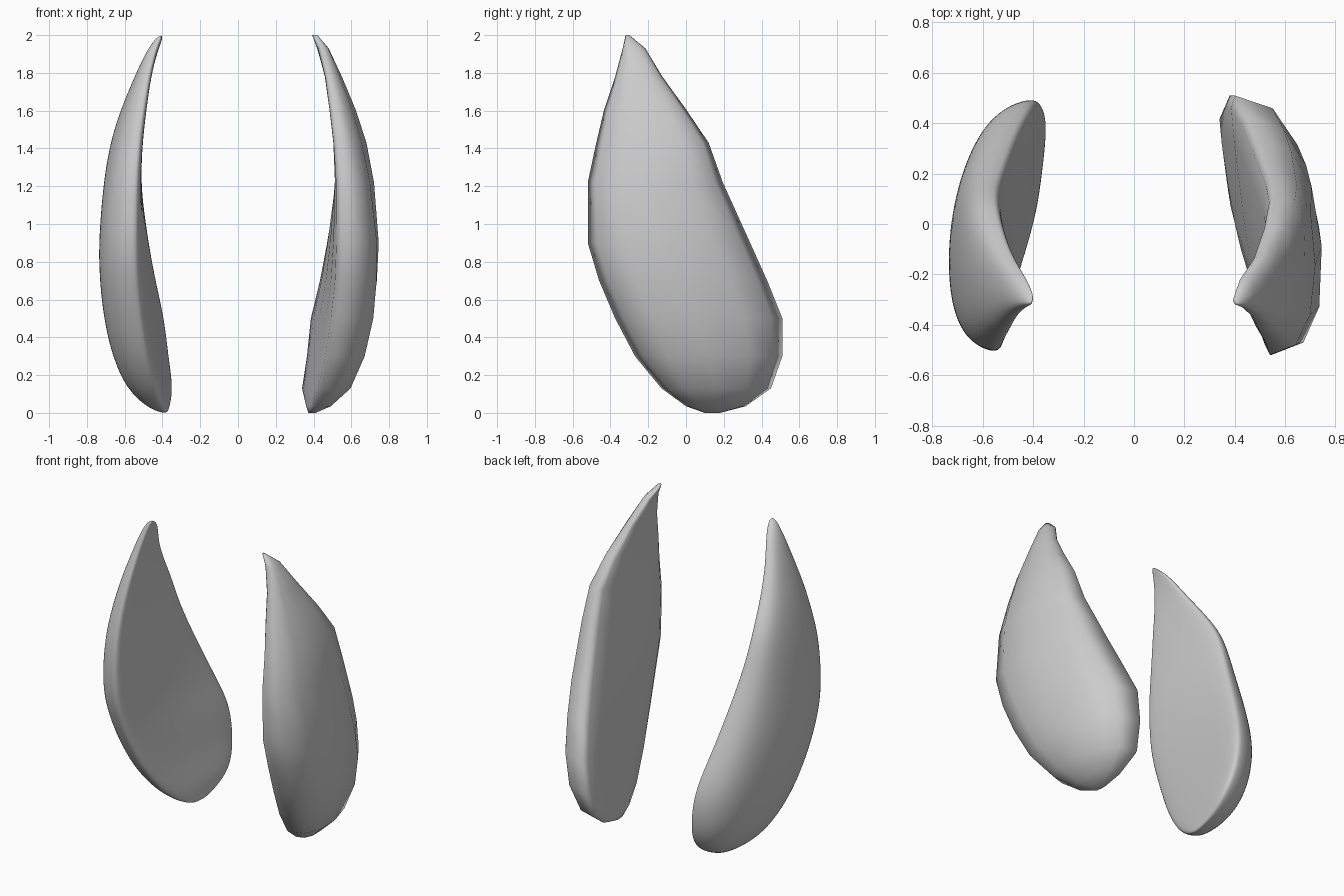
import bpy, bmesh
from math import cos, sin, pi, copysign

if "Cube" in bpy.data.objects:
    bpy.data.objects.remove(bpy.data.objects["Cube"])

# Horizontal sections: z, front y, back y, inner front x, inner back x, outermost x
SECTIONS = [
    (2.00, -.32, -.30, .400, .390, .42),
    (1.93, -.335, -.215, .425, .415, .48),
    (1.78, -.375, -.125, .455, .470, .55),
    (1.60, -.435, .005, .475, .510, .625),
    (1.43, -.475, .12, .495, .530, .68),
    (1.22, -.52, .195, .510, .515, .72),
    (.90, -.52, .34, .515, .460, .745),
    (.70, -.46, .43, .510, .420, .735),
    (.50, -.375, .51, .490, .370, .71),
    (.30, -.27, .51, .460, .350, .665),
    (.13, -.13, .45, .420, .325, .59),
    (.035, .00, .315, .390, .350, .49),
    (.00, .10, .18, .380, .370, .41),
]
SIDES = 12


def spow(v, e):
    return copysign(abs(v) ** e, v)


def shell(name, side, smooth_levels):
    """Loft a leaf-shaped shell: domed outer face, nearly flat inner face."""
    bm = bmesh.new()
    rings = []
    for z, yf, yb, xf, xb, xo in SECTIONS:
        depth = xo - (xf + xb) / 2
        lip = min(.03, depth * .25)
        ring = []
        for k in range(SIDES):
            a = 2 * pi * k / SIDES
            t = .5 - .5 * spow(cos(a), .85)
            base = xf + (xb - xf) * t + lip
            s = sin(a)
            if s >= 0:
                x = base + (depth - lip) * spow(s, .8)
            else:
                x = base - lip * spow(-s, .5)
            ring.append(bm.verts.new((side * x, yf + (yb - yf) * t, z)))
        rings.append(ring)
    for r0, r1 in zip(rings, rings[1:]):
        for k in range(SIDES):
            j = (k + 1) % SIDES
            bm.faces.new((r0[k], r0[j], r1[j], r1[k]))
    bm.faces.new(rings[0])
    bm.faces.new(rings[-1])
    bmesh.ops.recalc_face_normals(bm, faces=bm.faces)
    for f in bm.faces:
        f.smooth = True
    mesh = bpy.data.meshes.new(name)
    bm.to_mesh(mesh)
    bm.free()
    ob = bpy.data.objects.new(name, mesh)
    bpy.context.collection.objects.link(ob)
    if smooth_levels:
        mod = ob.modifiers.new("Smooth", 'SUBSURF')
        mod.levels = mod.render_levels = smooth_levels
    return ob


# Low-poly shell on the right, its smoothed mirror on the left
shell("right_shell", 1, 0)
shell("left_shell", -1, 3)
